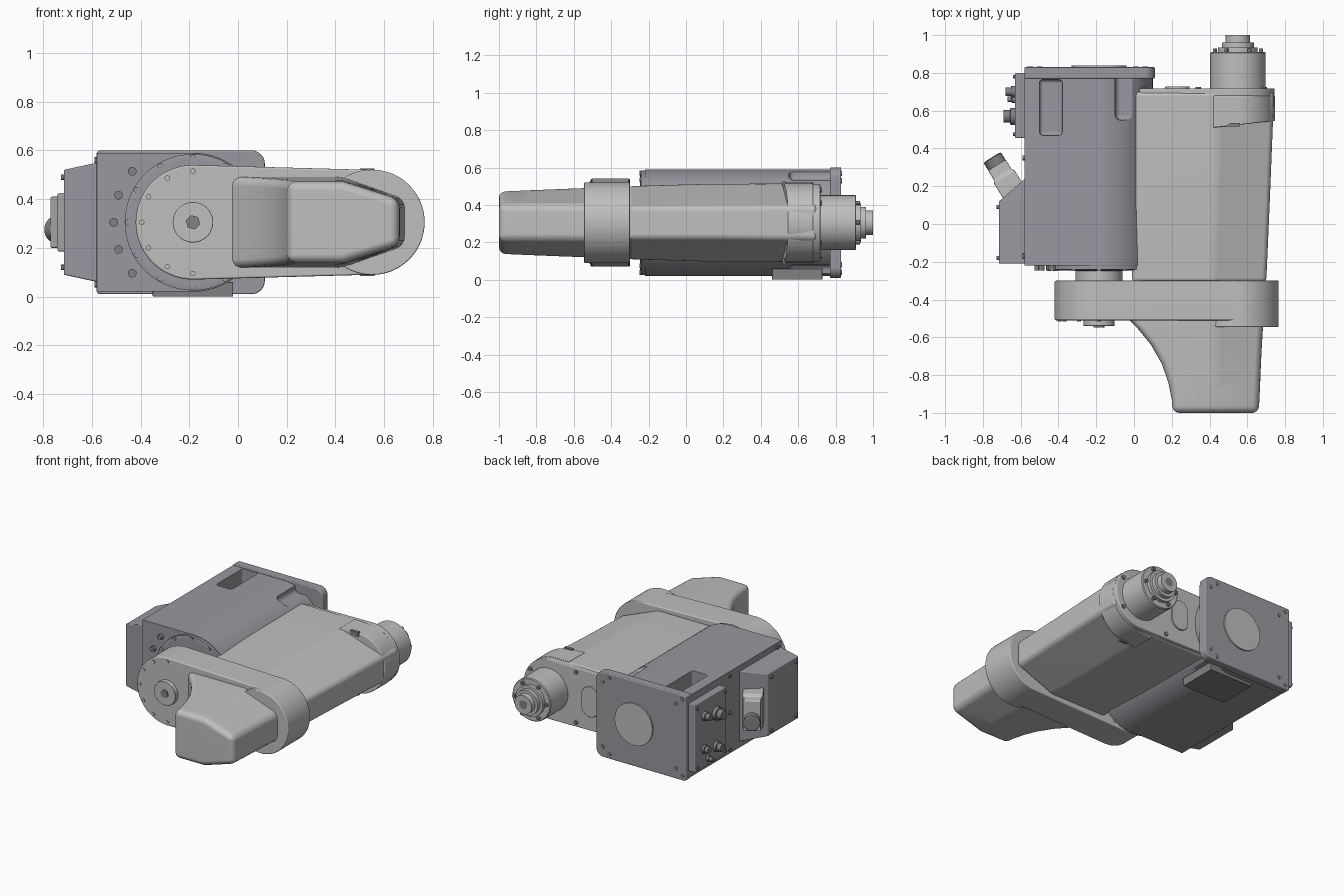
import bpy, bmesh, math
from mathutils import Vector

cube = bpy.data.objects.get("Cube")
if cube:
    bpy.data.objects.remove(cube, do_unlink=True)


def material(name, r, g, b):
    m = bpy.data.materials.new(name)
    m.use_nodes = True
    m.diffuse_color = (r, g, b, 1)
    m.node_tree.nodes["Principled BSDF"].inputs["Base Color"].default_value = (r, g, b, 1)
    return m


LIGHT = material("light grey", 0.52, 0.52, 0.51)
DARK = material("slate grey", 0.32, 0.315, 0.35)
METAL = material("dark metal", 0.22, 0.22, 0.23)

ZC = 0.305        # shared axis height
XS, XE = -0.185, 0.55   # shoulder and elbow axes


def apply(ob, kind, **props):
    mod = ob.modifiers.new(kind, kind)
    for k, v in props.items():
        setattr(mod, k, v)
    bpy.context.view_layer.objects.active = ob
    bpy.ops.object.modifier_apply(modifier=mod.name)


def finish(ob, bevel=0, angle=35):
    bpy.ops.object.select_all(action='DESELECT')
    ob.select_set(True)
    bpy.context.view_layer.objects.active = ob
    if bevel:
        apply(ob, 'BEVEL', width=bevel, segments=4, limit_method='ANGLE',
              angle_limit=math.radians(angle))
    bpy.ops.object.shade_smooth_by_angle(angle=math.radians(30))
    wn = ob.modifiers.new("normals", 'WEIGHTED_NORMAL')
    wn.keep_sharp = True


def loft(name, rings, mat, bevel=0, cutters=(), angle=35):
    """Skin a row of equal-length rings and cap both ends."""
    bm = bmesh.new()
    rows = [[bm.verts.new(p) for p in ring] for ring in rings]
    n = len(rows[0])
    for a, b in zip(rows, rows[1:]):
        for i in range(n):
            j = (i + 1) % n
            bm.faces.new((a[i], a[j], b[j], b[i]))
    bm.faces.new(rows[0])
    bm.faces.new(rows[-1][::-1])
    bmesh.ops.recalc_face_normals(bm, faces=bm.faces)
    me = bpy.data.meshes.new(name)
    bm.to_mesh(me)
    bm.free()
    me.materials.append(mat)
    ob = bpy.data.objects.new(name, me)
    bpy.context.collection.objects.link(ob)
    for c in cutters:
        apply(ob, 'BOOLEAN', object=c, operation='DIFFERENCE', solver='EXACT')
    finish(ob, bevel, angle)
    return ob


def prism(name, pts, y0, y1, mat, bevel=0, cutters=()):
    return loft(name, [[(x, y, z) for x, z in pts] for y in (y0, y1)], mat, bevel, cutters)


def box(name, x, y, z, mat, bevel=0):
    pts = [(x[0], z[0]), (x[1], z[0]), (x[1], z[1]), (x[0], z[1])]
    return prism(name, pts, y[0], y[1], mat, bevel)


def arc(cx, cz, r, a0, a1, n=24):
    angs = [math.radians(a0 + (a1 - a0) * i / n) for i in range(n + 1)]
    return [(cx + r * math.cos(a), cz + r * math.sin(a)) for a in angs]


def turned(name, start, axis, steps, mat, n=40, bevel=0):
    """Stepped round part: steps are (distance along axis, radius)."""
    d = Vector(axis).normalized()
    u = d.orthogonal().normalized()
    v = d.cross(u)
    angs = [2 * math.pi * i / n for i in range(n)]
    rings = [[Vector(start) + d * t + (u * math.cos(a) + v * math.sin(a)) * r for a in angs]
             for t, r in steps]
    return loft(name, rings, mat, bevel)


def bolt(name, p, axis, mat, r=0.013, h=0.014):
    turned(name, p, axis, [(0, r), (h, r)], mat, n=12)


# Base housing: square on one side, round on the other, pockets by the flange
cutters = [
    box("pocket_cutter", (-0.5, -0.38), (0.47, 0.765), (0.4, 0.7), DARK, 0.02),
    box("upper_recess_cutter", (-0.1, 0.2), (0.55, 0.8), (0.53, 0.7), DARK, 0.03),
    box("lower_recess_cutter", (-0.1, 0.2), (0.55, 0.8), (-0.1, 0.08), DARK, 0.03)]
body = [(-0.58, 0.02), (-0.58, 0.59)] + arc(XS, ZC, 0.285, 90, -90, 32)
prism("base_housing", body, -0.22, 0.775, DARK, 0.008, cutters)
for c in cutters:
    c.hide_render = True
    c.hide_set(True)

flange = (arc(0.055, 0.545, 0.055, 0, 90, 8) + arc(-0.565, 0.585, 0.015, 90, 180, 4)
          + arc(-0.565, 0.025, 0.015, 180, 270, 4) + arc(0.055, 0.065, 0.055, 270, 360, 8))
prism("mounting_flange", flange, 0.77, 0.83, DARK, 0.006)
turned("flange_disc", (XS, 0.825, ZC), (0, 1, 0), [(0, 0.145), (0.015, 0.145)], LIGHT)
box("underside_plate", (-0.35, -0.02), (0.46, 0.73), (0, 0.06), METAL, 0.004)
for x in (-0.32, -0.05):
    for y in (0.49, 0.7):
        bolt("underside_screw", (x, y, 0.008), (0, 0, -1), LIGHT, 0.01, 0.007)
for x in (0.01, 0.06, -0.5, -0.55):
    for s in (-1, 1):
        bolt("flange_bolt", (x, 0.825, ZC + s * (0.265 if x in (0.01, -0.55) else 0.225)),
             (0, 1, 0), METAL, 0.015, 0.008)

# Shoulder ring, bolts and neck
turned("shoulder_ring", (XS, -0.2, ZC), (0, -1, 0), [(0, 0.28), (0.04, 0.28), (0.045, 0.255)], DARK, 56)
turned("shoulder_neck", (XS, -0.22, ZC), (0, -1, 0), [(0, 0.19), (0.02, 0.19), (0.03, 0.125), (0.1, 0.125)], LIGHT)
for a in range(0, 360, 30):
    t = math.radians(a)
    bolt("ring_bolt", (XS + 0.266 * math.cos(t), -0.235, ZC + 0.266 * math.sin(t)), (0, -1, 0), DARK)
for a in (-40, -20, 0, 20, 40):
    t = math.radians(180 + a)
    bolt("stop_bolt", (XS + 0.325 * math.cos(t), -0.215, ZC + 0.325 * math.sin(t)), (0, -1, 0), METAL, 0.018, 0.03)
for z in (0.05, ZC, 0.56):
    for y in (-0.17, 0.35):
        bolt("side_bolt", (-0.575, y, z), (-1, 0, 0), METAL)

# Side cabinet tapering outward
loft("side_cabinet",
     [[(x, y0, z0), (x, y1, z0), (x, y1, z1), (x, y0, z1)] for x, y0, y1, z0, z1 in
      ((-0.57, -0.21, 0.25, 0.06, 0.55), (-0.6, -0.21, 0.22, 0.065, 0.545),
       (-0.715, -0.21, 0.12, 0.09, 0.52))], DARK, 0.006)
for y in (-0.18, 0.09):
    for z in (0.12, 0.49):
        bolt("cabinet_screw", (-0.712, y, z), (-1, 0, 0), METAL, 0.012, 0.015)

# Angled cable connector
D, P = Vector((-0.53, 0.85, 0)).normalized(), Vector((0.85, 0.53, 0)).normalized()
foot = Vector((-0.625, 0.15, ZC))
UP = Vector((0, 0, 1))
loft("connector_hood",
     [[foot + D * t + P * w * a + UP * h * b for a, b in ((-1, -1), (1, -1), (1, 1), (-1, 1))]
      for t, w, h in ((0, 0.065, 0.12), (0.12, 0.065, 0.12), (0.13, 0.055, 0.105), (0.19, 0.055, 0.105))],
     LIGHT, 0.008)
turned("connector_cap", foot + D * 0.18 - UP * 0.03, D, [(0, 0.054), (0.055, 0.054), (0.06, 0.04)], METAL, 24)

# Cable panel and plugs
box("cable_panel", (-0.63, -0.57), (0.455, 0.8), (0.07, 0.54), DARK, 0.006)
for y, z, r, h in ((0.57, 0.4, 0.045, 0.06), (0.57, 0.17, 0.035, 0.05),
                   (0.7, 0.43, 0.03, 0.05), (0.7, 0.2, 0.03, 0.04), (0.66, 0.12, 0.02, 0.04)):
    turned("plug", (-0.63, y, z), (-1, 0, 0), [(-0.01, r), (h * 0.4, r), (h * 0.45, r * 0.75), (h, r * 0.75)], METAL, 16)
for y in (0.475, 0.78):
    for z in (0.1, 0.51):
        bolt("panel_screw", (-0.628, y, z), (-1, 0, 0), METAL, 0.01, 0.012)

# Swing link joining shoulder to elbow
link = arc(XS, ZC, 0.235, 90, 270, 36) + arc(XE, ZC, 0.215, -90, 90, 36)
prism("swing_link", link, -0.51, -0.30, LIGHT, 0.008)
turned("elbow_ring", (XE, -0.30, ZC), (0, -1, 0), [(0, 0.216), (0.245, 0.216)], LIGHT, 64, 0.006)
turned("shoulder_cap", (XS, -0.5, ZC), (0, -1, 0), [(0, 0.083), (0.04, 0.083)], LIGHT, 40, 0.004)
turned("cap_hex", (XS, -0.535, ZC), (0, -1, 0), [(0, 0.03), (0.012, 0.03)], METAL, 6)
for a in range(90, 271, 30):
    t = math.radians(a)
    bolt("link_bolt", (XS + 0.21 * math.cos(t), -0.505, ZC + 0.21 * math.sin(t)), (0, -1, 0), LIGHT, 0.011, 0.012)


# Faceted shells: flat top and bottom that slope in towards +x
def section(y, x0, xk, x1, h, hs):
    half = [(x0, h), (xk, h), (x1, hs)]
    return [(x, y, ZC + z) for x, z in half] + [(x, y, ZC - z) for x, z in half[::-1]]


loft("upper_arm", [section(-0.31, -0.01, 0.42, 0.7, 0.195, 0.085),
                   section(0.1, -0.01, 0.43, 0.718, 0.207, 0.085),
                   section(0.7, -0.005, 0.45, 0.742, 0.21, 0.09)], LIGHT, 0.025, angle=15)

pod = [(-0.47, -0.06, 0.69, 0.188), (-0.56, 0.025, 0.682, 0.184), (-0.64, 0.09, 0.677, 0.181),
       (-0.74, 0.147, 0.672, 0.177), (-0.84, 0.182, 0.668, 0.173), (-0.93, 0.2, 0.664, 0.169),
       (-1.0, 0.205, 0.66, 0.166)]
loft("wrist_pod", [section(y, x0, 0.43, x1, h, 0.095) for y, x0, x1, h in pod], LIGHT, 0.035, angle=18)

# Motor end: slanted collar, cap plate, oval cover
collar = [(0.42, ZC - 0.216)] + arc(0.535, ZC, 0.211, -85, 85, 30) + [(0.42, ZC + 0.216)]
loft("arm_collar", [[(x, 0.51 + 0.11 * (x - 0.42), z) for x, z in collar],
                    [(x, 0.68, z) for x, z in collar]], LIGHT, 0.006)
cap = arc(0.04, ZC, 0.2, 270, 180, 2)[:1] + arc(0.538, ZC, 0.207, -90, 90, 30) + [(0.04, ZC + 0.2), (0, ZC + 0.16), (0, ZC - 0.16)]
prism("arm_end_cap", cap, 0.675, 0.718, LIGHT, 0.006)
oval = arc(0.23, ZC + 0.04, 0.065, 0, 180, 16) + arc(0.23, ZC - 0.04, 0.065, 180, 360, 16)
prism("oval_cover", oval, 0.71, 0.728, LIGHT, 0.003)
for x, s in ((0.05, 1), (0.34, 1), (0.69, 0.6)):
    for side in (-1, 1):
        bolt("cap_bolt", (x, 0.714, ZC + side * s * 0.175), (0, 1, 0), METAL, 0.014, 0.012)
for side in (-1, 1):
    box("latch_tab", (0.5, 0.56), (0.515, 0.535), (ZC + side * 0.205 - 0.015, ZC + side * 0.205 + 0.015), METAL)

# Stepped wrist motor
turned("wrist_motor", (XE, 0.7, ZC), (0, 1, 0),
       [(0, 0.147), (0.205, 0.147), (0.21, 0.142), (0.21, 0.105), (0.235, 0.105),
        (0.235, 0.085), (0.262, 0.085), (0.262, 0.065), (0.3, 0.065)], LIGHT, 48)
turned("motor_bore", (XE, 0.99, ZC), (0, 1, 0), [(0, 0.03), (0.0101, 0.03)], METAL, 24)
for a in range(0, 360, 60):
    t = math.radians(a)
    bolt("motor_bolt", (XE + 0.122 * math.cos(t), 0.905, ZC + 0.122 * math.sin(t)), (0, 1, 0), METAL, 0.011, 0.025)
